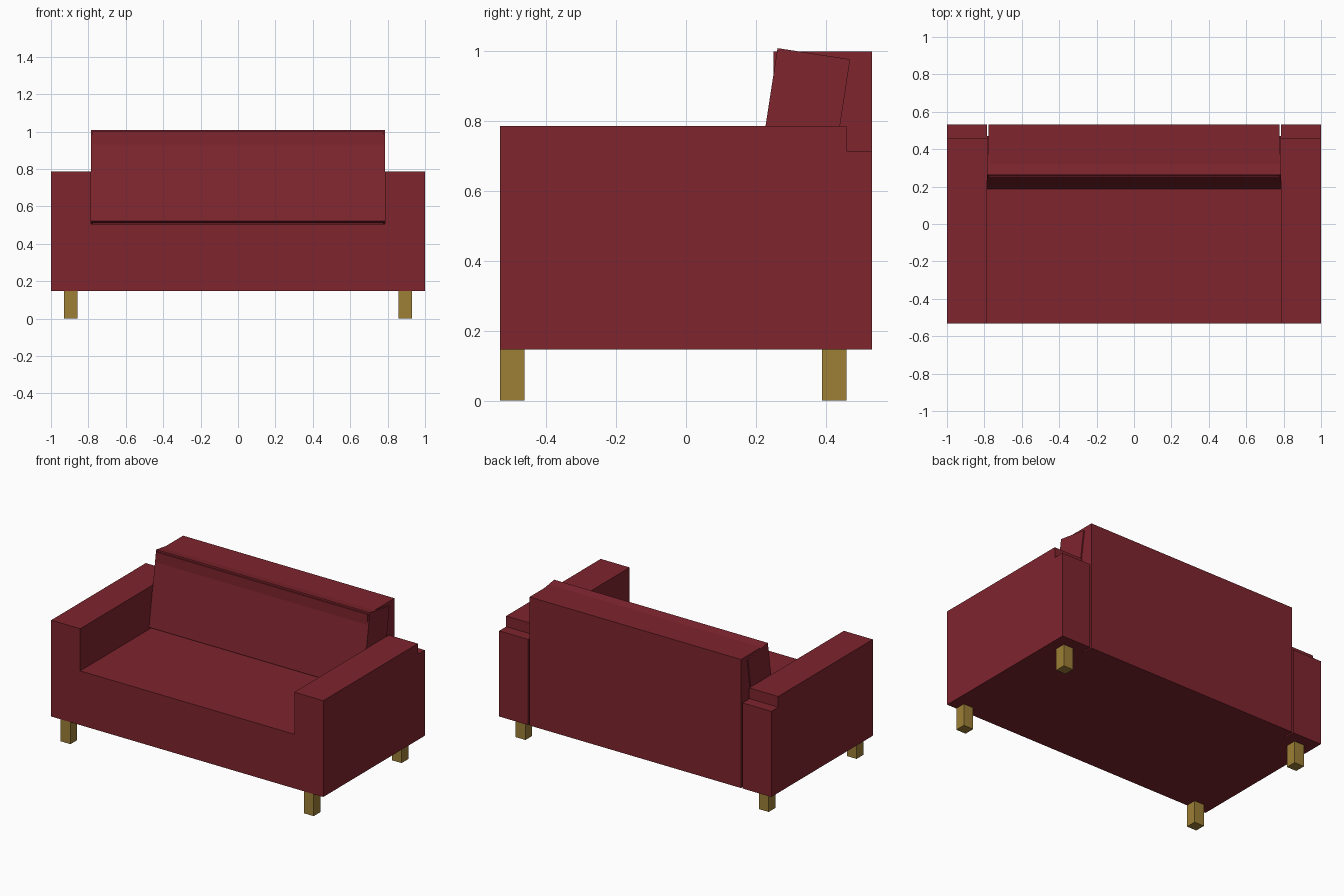
import bpy, bmesh
from mathutils import Vector

if "Cube" in bpy.data.objects:
    bpy.data.objects.remove(bpy.data.objects["Cube"])


def material(name, rgb):
    m = bpy.data.materials.new(name)
    m.diffuse_color = (*rgb, 1.0)
    m.use_nodes = True
    m.node_tree.nodes["Principled BSDF"].inputs["Base Color"].default_value = m.diffuse_color
    return m


RED = material("dark red fabric", (0.21, 0.018, 0.027))
WOOD = material("golden wood", (0.34, 0.215, 0.038))


def extrude(name, profile, direction, mat):
    """Extrude a closed planar outline (3D points) along a vector."""
    bm = bmesh.new()
    face = bm.faces.new([bm.verts.new(p) for p in profile])
    out = bmesh.ops.extrude_face_region(bm, geom=[face])
    moved = [v for v in out["geom"] if isinstance(v, bmesh.types.BMVert)]
    bmesh.ops.translate(bm, verts=moved, vec=Vector(direction))
    bmesh.ops.recalc_face_normals(bm, faces=bm.faces)
    me = bpy.data.meshes.new(name)
    bm.to_mesh(me)
    bm.free()
    me.materials.append(mat)
    ob = bpy.data.objects.new(name, me)
    bpy.context.collection.objects.link(ob)
    return ob


def box(name, x, y, z, mat):
    base = [(x[0], y[0], z[0]), (x[1], y[0], z[0]), (x[1], y[1], z[0]), (x[0], y[1], z[0])]
    return extrude(name, base, (0, 0, z[1] - z[0]), mat)


BOTTOM, SEAT, ARM = 0.146, 0.506, 0.786
FRONT, REAR, ARM_END = -0.533, 0.533, 0.46
INNER = 0.787

# seat and both arms share one U-shaped body
outline = [(-1, BOTTOM), (1, BOTTOM), (1, ARM), (INNER, ARM),
           (INNER, SEAT), (-INNER, SEAT), (-INNER, ARM), (-1, ARM)]
extrude("seat_and_arms", [(x, FRONT, z) for x, z in outline], (0, ARM_END - FRONT, 0), RED)

# backrest panel, slightly narrower than the seat
box("backrest", (-0.777, 0.777), (0.25, REAR), (BOTTOM, 1.0), RED)

# leaning back cushion
side = [(0.187, 0.521), (0.262, 1.009), (0.47, 0.977), (0.395, 0.489)]
extrude("back_cushion", [(-0.785, y, z) for y, z in side], (1.57, 0, 0), RED)

for s, label in ((-1, "left"), (1, "right")):
    # lower post behind each arm
    box(f"{label}_rear_post", sorted((s * INNER, s)), (ARM_END, REAR), (BOTTOM, 0.715), RED)
    # legs
    for y, end in ((FRONT, "front"), (0.39, "rear")):
        box(f"{label}_{end}_leg", sorted((s * 0.858, s * 0.93)), (y, y + 0.07), (0, BOTTOM), WOOD)
